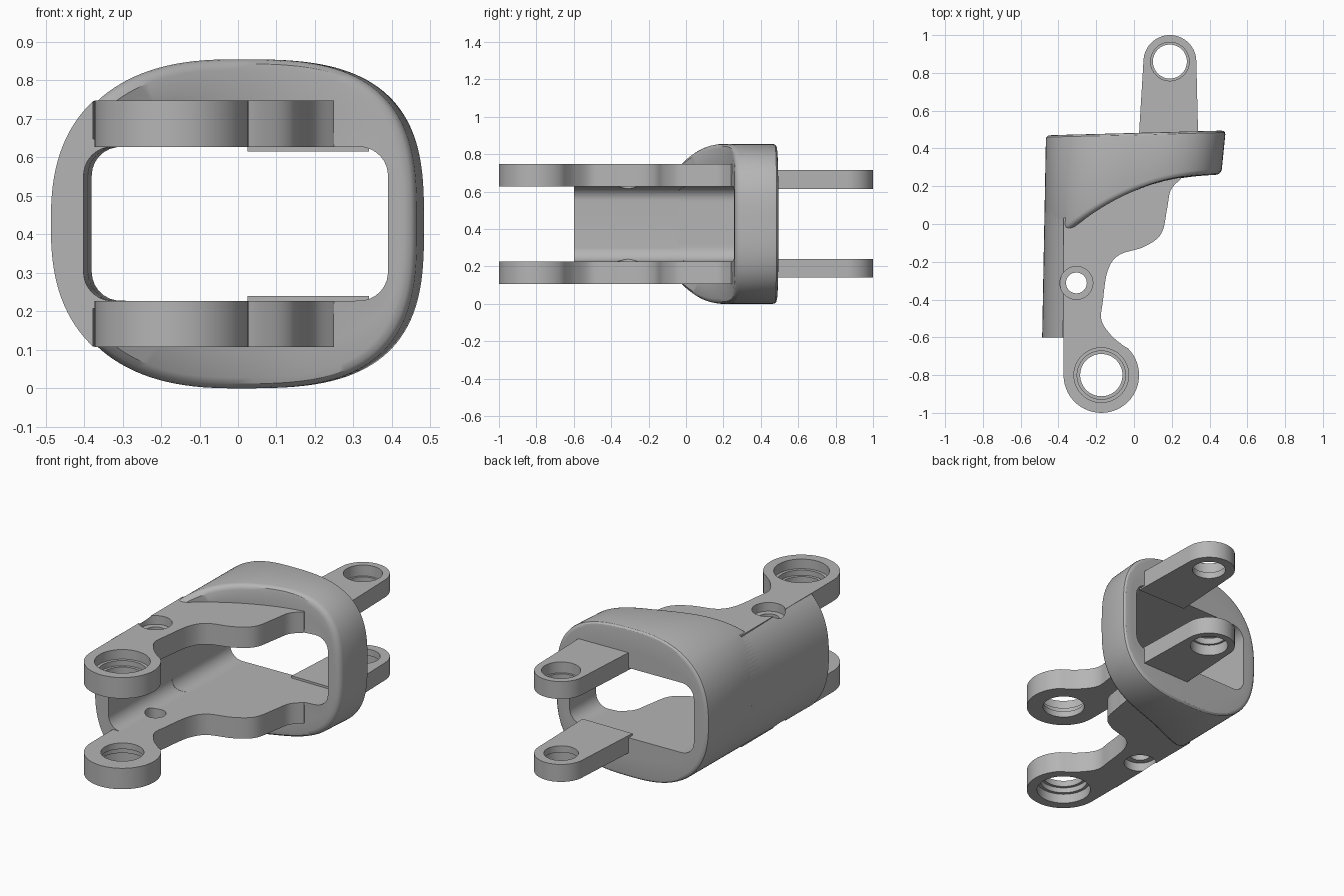
import bpy, bmesh
from math import sin, cos, pi, radians, hypot, copysign, acos
from mathutils import Vector

if "Cube" in bpy.data.objects:
    bpy.data.objects.remove(bpy.data.objects["Cube"])

MID = 0.4275      # height of the horizontal symmetry plane
N = 128           # segments around the sleeve

grey = bpy.data.materials.new("plain grey")
grey.use_nodes = True
GREY = (0.46, 0.46, 0.46, 1)
grey.diffuse_color = GREY
grey.node_tree.nodes["Principled BSDF"].inputs["Base Color"].default_value = GREY


def loft(name, loops, ring=False):
    """Skin equal loops; close into a ring or cap both ends."""
    bm = bmesh.new()
    rows = [[bm.verts.new(p) for p in loop] for loop in loops]
    n = len(rows[0])
    pairs = list(zip(rows, rows[1:])) + ([(rows[-1], rows[0])] if ring else [])
    for a, b in pairs:
        for i in range(n):
            j = (i + 1) % n
            bm.faces.new((a[i], a[j], b[j], b[i]))
    if not ring:
        bm.faces.new(rows[0])
        bm.faces.new(rows[-1])
    bmesh.ops.recalc_face_normals(bm, faces=bm.faces)
    me = bpy.data.meshes.new(name)
    bm.to_mesh(me)
    bm.free()
    me.materials.append(grey)
    ob = bpy.data.objects.new(name, me)
    ob.location.z = MID
    bpy.context.collection.objects.link(ob)
    return ob


def prism(name, outline, z0, z1):
    return loft(name, [[(x, y, z) for x, y in outline] for z in (z0, z1)])


def arc(cx, cy, r, a0, a1, n=32):
    angles = [radians(a0 + (a1 - a0) * i / n) for i in range(n + 1)]
    return [(cx + r * cos(a), cy + r * sin(a)) for a in angles]


def spline(pts, n=8):
    """Smooth curve through the given points."""
    p = [Vector(q) for q in [pts[0]] + pts + [pts[-1]]]
    out = []
    for a, b, c, d in zip(p, p[1:], p[2:], p[3:]):
        for i in range(n):
            t = i / n
            out.append(tuple(b + (c - a) * t / 2 + (a * 2 - b * 5 + c * 4 - d) * t * t / 2
                             + (b * 3 - a - c * 3 + d) * t ** 3 / 2))
    return out + [pts[-1]]


def activate(ob):
    bpy.ops.object.select_all(action='DESELECT')
    ob.select_set(True)
    bpy.context.view_layer.objects.active = ob


def bore(ob, x, y, steps):
    """Cut a stepped round hole; steps are (radius, height) from the inside out."""
    rows = [[(px, py, z) for px, py in arc(x, y, r, 0, 354.375, 63)] for r, z in steps]
    cutter = loft("bore_cutter", rows)
    cutter.hide_render = True
    activate(ob)
    mod = ob.modifiers.new("bore", 'BOOLEAN')
    mod.operation, mod.solver, mod.object = 'DIFFERENCE', 'EXACT', cutter
    bpy.ops.object.modifier_apply(modifier=mod.name)
    bpy.data.objects.remove(cutter)


def finish(ob, mirror=True):
    activate(ob)
    bpy.ops.object.shade_smooth_by_angle(angle=radians(32))
    if mirror:
        mod = ob.modifiers.new("lower_copy", 'MIRROR')
        mod.use_axis = (False, False, True)
        mod.use_mirror_merge = False


# Sleeve: rounded tube with a curved front rim
def front(x):
    return 0.26 - 0.429 * max(0.48 - max(x, -0.37), 0) ** 2.2


def back(x):
    return 0.482 + 0.026 * x


def left_width(y):
    return 0.475 - 0.0187 * y


def oval(t):
    c, s = cos(t), sin(t)
    e = 2 / (3 if c > 0 else 2.5)
    return 0.475 * copysign(abs(c) ** e, c), MID * copysign(abs(s) ** e, s)


def opening(x, z):
    """Point of the rounded rectangular opening on the ray to x, z."""
    lo, hi = 0.0, 1.0
    for _ in range(30):
        m = (lo + hi) / 2
        qx, qz = abs(x * m) - 0.312, abs(z * m) - 0.125
        d = hypot(max(qx, 0), max(qz, 0)) + min(max(qx, qz), 0) - 0.075
        lo, hi = (m, hi) if d < 0 else (lo, m)
    return x * lo - 0.002, z * lo


def sleeve_loop(edge, push, inset, blend):
    loop = []
    for i in range(N):
        x, z = oval(2 * pi * (i + 0.5) / N)
        ix, iz = opening(x, z)
        y = edge(x + (ix - x) * blend) + push
        wide = left_width(y) if x < 0 else 0.485 - 0.1 * (0.49 - y)
        k = 1 - inset / MID
        ox, oz = x * k * wide / 0.475, z * k
        ix += 0.0187 * y
        loop.append((ox + (ix - ox) * blend, y, oz + (iz - oz) * blend))
    return loop


rim = [(back, 0, 0, 1), (back, 0, 0.02, 0.5), (back, 0, 0.02, 0), (back, -0.002, 0.01, 0),
       (back, -0.01, 0.002, 0), (back, -0.02, 0, 0), (front, 0.03, 0, 0), (front, 0.016, 0.003, 0),
       (front, 0.005, 0.012, 0), (front, 0, 0.028, 0), (front, 0, 0.028, 0.33),
       (front, 0, 0.028, 0.67), (front, 0, 0, 1)]
finish(loft("sleeve", [sleeve_loop(*r) for r in rim], ring=True), mirror=False)

# Side wall: upper half of the long left flank, mirrored below
limit = acos((0.365 / 0.475) ** 1.25)
section = [oval(pi - limit * i / 24) for i in range(25)]
section += [(-0.365, 0.22), (-0.315, 0.22)] + arc(-0.315, 0.125, 0.075, 90, 180, 12) + [(-0.39, 0)]
wall = loft("side_wall", [[(x + 0.0187 * y, y, z) for x, z in section]
                          for y in (-0.6, 0.08)])

# Front arms: curved plate with a ring end
outline = [(-0.373, 0.03)] + arc(-0.173, -0.8, 0.2, 180, 405)
outline += spline([(-0.055, -0.645), (-0.12, -0.59), (-0.172, -0.51), (-0.165, -0.41),
                   (-0.14, -0.25), (-0.08, -0.165), (0.055, -0.12), (0.145, -0.05),
                   (0.175, 0.08), (0.195, 0.18), (0.25, 0.24)])
outline += [(0.25, 0.27), (0, 0.22), (-0.2, 0.12)]
arm = prism("front_arm", outline, 0.2, 0.32)
bore(arm, -0.173, -0.8, [(0.112, 0.1), (0.112, 0.235), (0.128, 0.235), (0.128, 0.265),
                         (0.145, 0.265), (0.145, 0.4)])
for part in (arm, wall):
    bore(part, -0.305, -0.312, [(0.055, 0.1), (0.055, 0.27), (0.087, 0.27), (0.087, 0.4)])
    finish(part)

# Back lugs: tapered tabs with a round end
lug = prism("back_lug", [(0.34, 0.45)] + arc(0.19, 0.86, 0.14, 0, 180) + [(0.025, 0.45)],
            0.1875, 0.2875)
bore(lug, 0.19, 0.86, [(0.09, 0.1), (0.09, 0.225), (0.102, 0.225), (0.102, 0.4)])
finish(lug)
